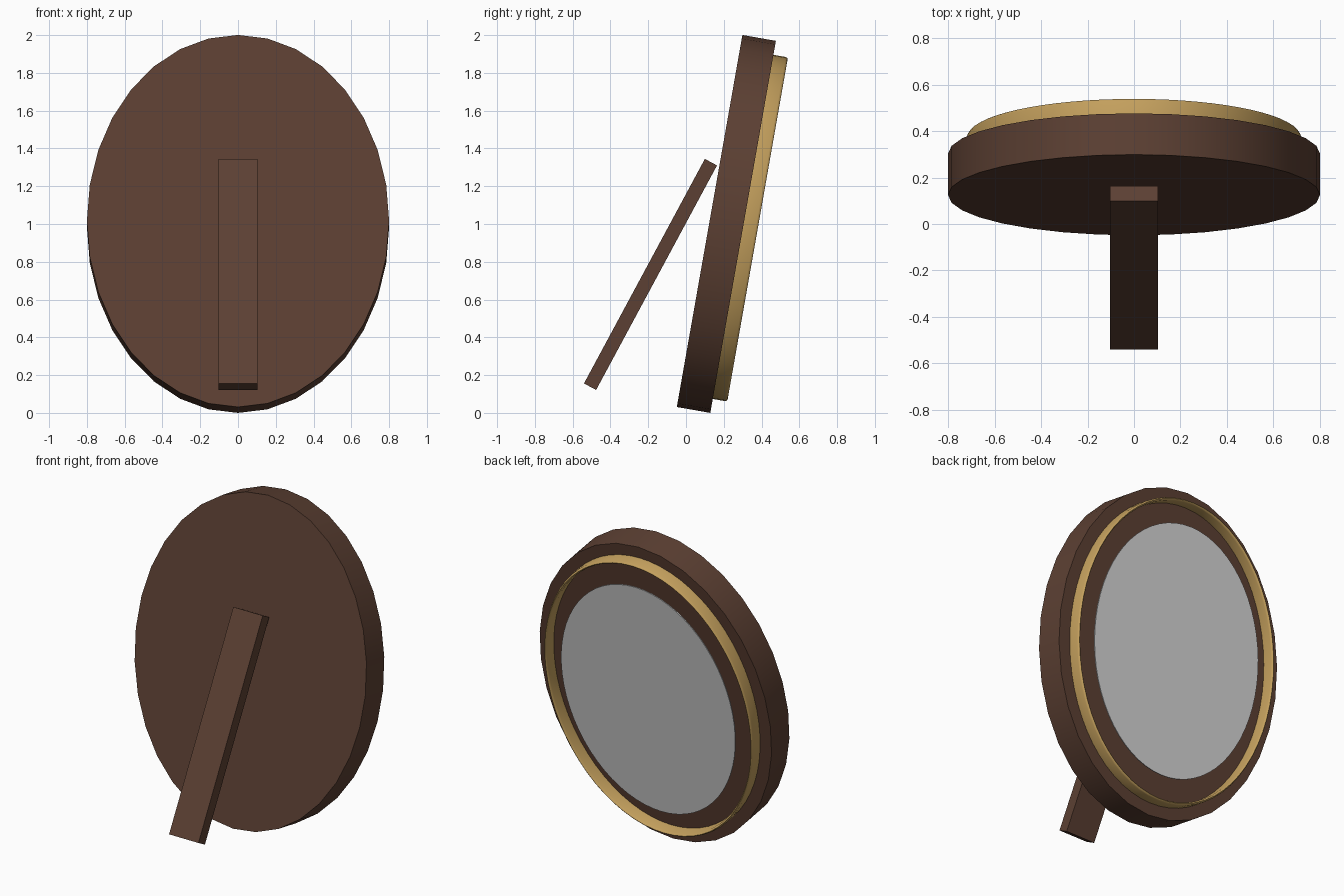
import bpy
import bmesh
from math import cos, sin, tau, radians

default = bpy.data.objects.get("Cube")
if default:
    bpy.data.objects.remove(default, do_unlink=True)


def material(name, color):
    mat = bpy.data.materials.new(name)
    mat.use_nodes = True
    mat.diffuse_color = (*color, 1)
    mat.node_tree.nodes["Principled BSDF"].inputs["Base Color"].default_value = (*color, 1)
    return mat


wood = material("dark brown wood", (0.107, 0.051, 0.033))
gold = material("antique gold", (0.55, 0.35, 0.11))
silver = material("mirror grey", (0.66, 0.66, 0.66))


def finish(bm, name, mat, location, angle):
    bmesh.ops.recalc_face_normals(bm, faces=bm.faces)
    mesh = bpy.data.meshes.new(name)
    bm.to_mesh(mesh)
    bm.free()
    mesh.materials.append(mat)
    obj = bpy.data.objects.new(name, mesh)
    bpy.context.collection.objects.link(obj)
    obj.location = location
    obj.rotation_euler.x = radians(angle)
    bpy.ops.object.select_all(action='DESELECT')
    bpy.context.view_layer.objects.active = obj
    obj.select_set(True)
    bpy.ops.object.shade_smooth_by_angle(angle=radians(50))
    return obj


def oval(name, mat, rx, ry, profile, segments, hollow=False):
    """Sweep (inset, height) points round an ellipse, capped or closed as a band."""
    bm = bmesh.new()
    loops = []
    for inset, height in profile:
        loops.append([bm.verts.new(((rx - inset) * sin(tau * i / segments),
                                    (ry - inset) * cos(tau * i / segments), height))
                      for i in range(segments)])
    pairs = list(zip(loops, loops[1:]))
    if hollow:
        pairs.append((loops[-1], loops[0]))
    else:
        bm.faces.new(loops[0])
        bm.faces.new(loops[-1])
    for a, b in pairs:
        for i in range(segments):
            j = (i + 1) % segments
            bm.faces.new((a[i], a[j], b[j], b[i]))
    return finish(bm, name, mat, (0, 0.125, 1.016), -100)


# Leaning oval backing
depth = 0.18
oval("oval_frame", wood, 0.8, 1.0, [(0, 0), (0, depth)], 32)

# Thin raised rim with a rounded lip
lip = depth + 0.078
oval("gold_rim", gold, 0.72, 0.925,
     [(0, depth - 0.02), (0, lip - 0.012), (0.004, lip - 0.003), (0.009, lip),
      (0.014, lip - 0.003), (0.018, lip - 0.012), (0.018, depth - 0.02)], 64, hollow=True)

# Mirror glass, held level with the lip
oval("mirror_glass", silver, 0.6, 0.77, [(0, lip - 0.008), (0, lip - 0.002)], 64)

# Leaning support strut
bm = bmesh.new()
bmesh.ops.create_cube(bm, size=1)
bmesh.ops.scale(bm, vec=(0.205, 0.073, 1.35), verts=bm.verts)
finish(bm, "support_leg", wood, (0, -0.188, 0.733), -28.3)
